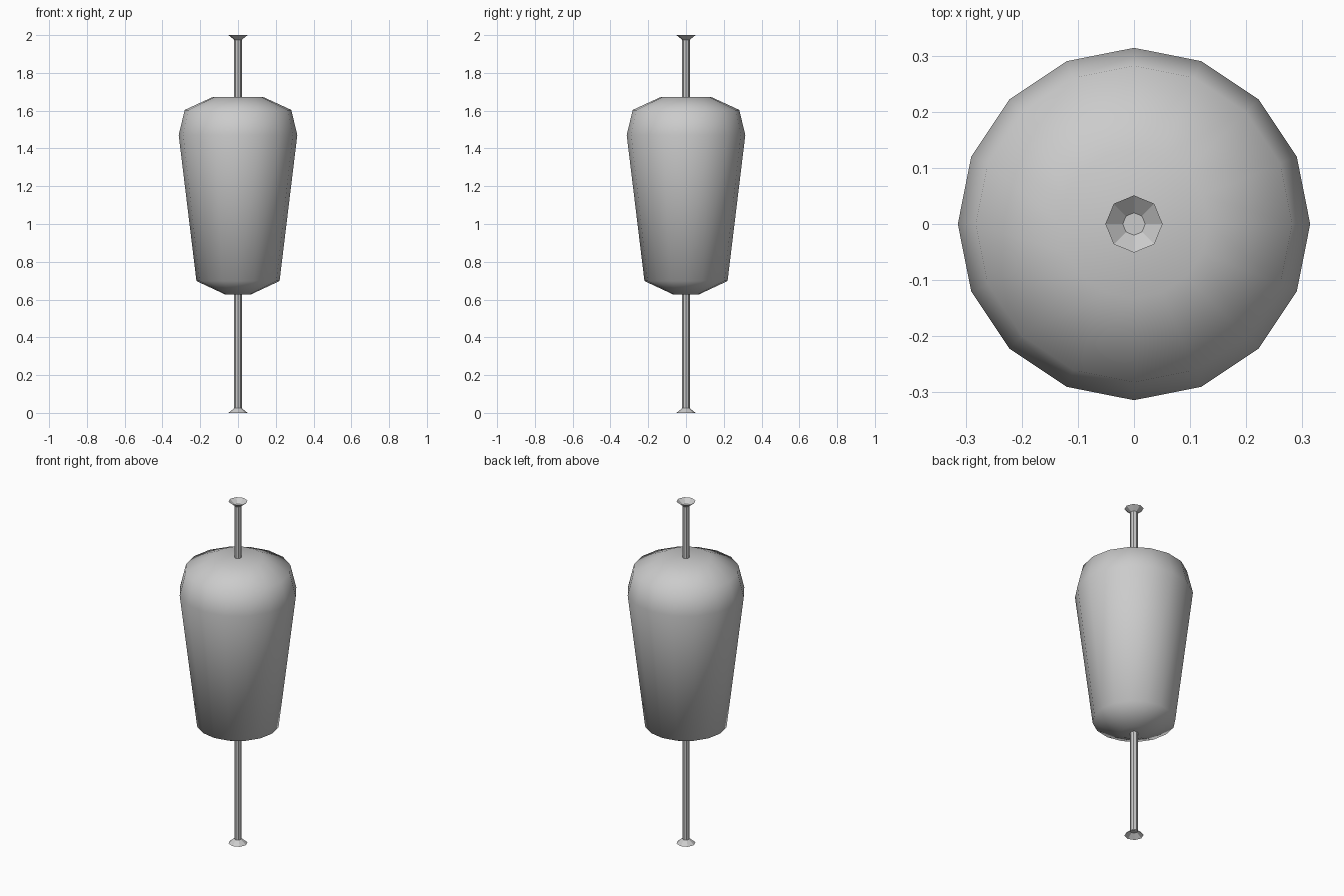
import bpy, bmesh
from math import cos, sin, tau

if "Cube" in bpy.data.objects:
    bpy.data.objects.remove(bpy.data.objects["Cube"])


def lathe(name, profile, sides, caps, smooth):
    """Revolve (radius, z) points around z; caps lists the rings to close."""
    bm = bmesh.new()
    rings = [[bm.verts.new((r * cos(tau * i / sides), r * sin(tau * i / sides), z))
              for i in range(sides)] for r, z in profile]
    for a, b in zip(rings, rings[1:]):
        for i in range(sides):
            j = (i + 1) % sides
            bm.faces.new((a[i], a[j], b[j], b[i]))
    for k in caps:
        ring = rings[k]
        bm.faces.new(ring if profile[k][1] > 1 else ring[::-1])
    for f in bm.faces:
        f.smooth = smooth
    mesh = bpy.data.meshes.new(name)
    bm.to_mesh(mesh)
    bm.free()
    obj = bpy.data.objects.new(name, mesh)
    bpy.context.collection.objects.link(obj)
    return obj


# Tapered rounded body
lathe("meat_body", [(0.068, 0.627), (0.22, 0.698), (0.314, 1.471),
                    (0.282, 1.604), (0.132, 1.673)], 16, (0, 4), True)

# Thin spit with open flared ends, closed inside at the narrow rings
lathe("spit_rod", [(0.051, 0.0), (0.02, 0.025), (0.02, 1.975), (0.051, 2.0)],
      8, (1, 2), False)
